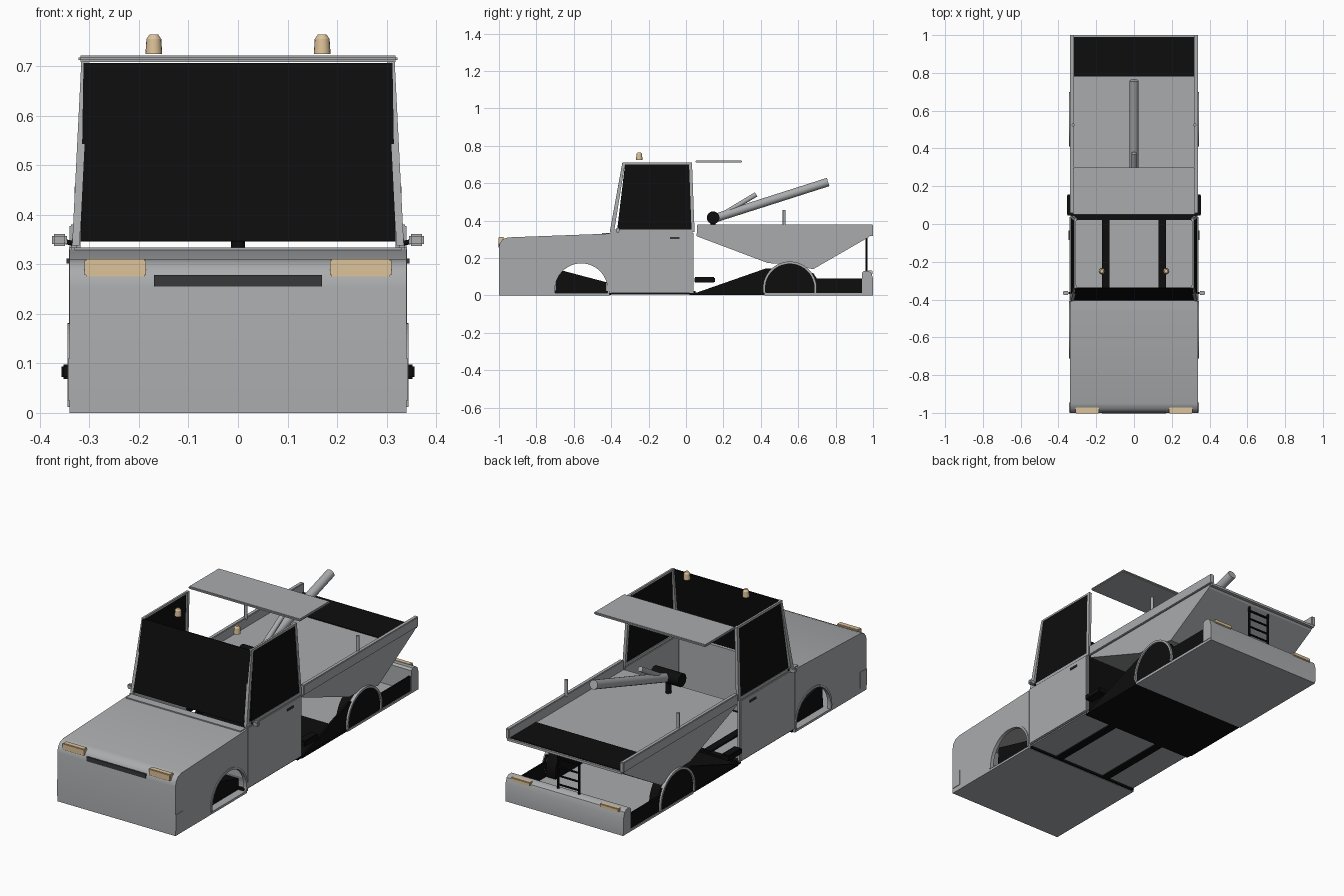
import bpy, bmesh, math
from mathutils import Vector

old = bpy.data.objects.get("Cube")
if old:
    bpy.data.objects.remove(old, do_unlink=True)


def material(name, rgb):
    m = bpy.data.materials.new(name)
    m.use_nodes = True
    m.diffuse_color = (*rgb, 1)
    m.node_tree.nodes["Principled BSDF"].inputs["Base Color"].default_value = (*rgb, 1)
    return m


GREY = material("body grey", (0.4, 0.41, 0.42))
BLACK = material("black", (0.004, 0.004, 0.004))
DARK = material("grille grey", (0.04, 0.04, 0.04))
TAN = material("lamp tan", (0.72, 0.54, 0.32))


def finish(name, bm, mat, smooth=False):
    bmesh.ops.recalc_face_normals(bm, faces=bm.faces)
    me = bpy.data.meshes.new(name)
    bm.to_mesh(me)
    bm.free()
    ob = bpy.data.objects.new(name, me)
    bpy.context.collection.objects.link(ob)
    me.materials.append(mat)
    if smooth:
        bpy.ops.object.select_all(action='DESELECT')
        bpy.context.view_layer.objects.active = ob
        ob.select_set(True)
        bpy.ops.object.shade_smooth_by_angle(angle=math.radians(35))
    return ob


def box(name, x, y, z, mat, bevel=0):
    bm = bmesh.new()
    bmesh.ops.create_cube(bm, size=1)
    for v in bm.verts:
        for i, (a, b) in enumerate((x, y, z)):
            v.co[i] = a if v.co[i] < 0 else b
    if bevel:
        bmesh.ops.bevel(bm, geom=bm.edges[:], offset=bevel, segments=2, affect='EDGES')
    return finish(name, bm, mat)


def prism(name, profile, x0, x1, mat, top_x=0, smooth=False):
    """Side profile (y, z) extruded across x; top_x leans it inward above the doors."""
    bm = bmesh.new()
    rings = []
    for x in (x0, x1):
        ring = []
        for y, z in profile:
            lean = top_x * max(0, z - 0.34) * (1 if x > 0 else -1)
            ring.append(bm.verts.new((x - lean, y, z)))
        rings.append(ring)
        bm.faces.new(ring)
    n = len(profile)
    for i in range(n):
        j = (i + 1) % n
        bm.faces.new((rings[0][i], rings[0][j], rings[1][j], rings[1][i]))
    return finish(name, bm, mat, smooth)


def rod(name, a, b, r, mat, r2=None, sides=16):
    a, b = Vector(a), Vector(b)
    bm = bmesh.new()
    bmesh.ops.create_cone(bm, cap_ends=True, segments=sides, radius1=r,
                          radius2=r if r2 is None else r2, depth=(b - a).length)
    turn = (b - a).to_track_quat('Z', 'Y')
    for v in bm.verts:
        v.co = turn @ v.co + (a + b) / 2
    return finish(name, bm, mat, True)


def arc(cy, cz, r, floor=0.012, n=24):
    a0 = math.asin((floor - cz) / r)
    step = (math.pi - 2 * a0) / n
    return [(cy + r * math.cos(a0 + i * step), cz + r * math.sin(a0 + i * step))
            for i in range(n + 1)]


def cut(target, cutter):
    cutter.hide_render = True
    cutter.hide_set(True)
    mod = target.modifiers.new("cut", 'BOOLEAN')
    mod.operation = 'DIFFERENCE'
    mod.solver = 'EXACT'
    mod.object = cutter


# Hollow bonnet with wheel arches
bonnet_side = [(-1, 0), (-1, .255), (-.995, .28), (-.98, .3), (-.95, .31), (-.41, .33), (-.41, 0)]
bonnet = prism("bonnet", bonnet_side, -.34, .34, GREY, smooth=True)
inner = [(-.985, .012), (-.985, .25), (-.94, .295), (-.42, .315), (-.42, .012)]
cut(bonnet, prism("bonnet_hollow", inner, -.328, .328, GREY))
FRONT, REAR = (-.56, .03, .148), (.555, .037, .14)
cut(bonnet, prism("front_arch_cutter", arc(*FRONT), -.5, .5, GREY))
prism("front_well", [(-.7, .013), (-.69, .14), (-.425, .07), (-.425, .013)], -.3, .3, BLACK)
box("cowl", (-.33, .33), (-.45, -.405), (.31, .334), GREY)
box("grille", (-.17, .17), (-1.003, -.98), (.255, .278), DARK)

# Cab floor and its bearers
box("cab_floor", (-.33, .33), (-.41, .04), (.012, .022), GREY)
box("front_cross_beam", (-.33, .33), (-.425, -.4), (.002, .024), BLACK)
box("rear_cross_beam", (-.33, .33), (.02, .05), (.002, .024), BLACK)

# Windscreen, sloping back to the open roof
bm = bmesh.new()
screen = [(-.318, -.4, .346), (.318, -.4, .346), (.312, -.335, .706), (-.312, -.335, .706)]
bm.faces.new([bm.verts.new(p) for p in screen])
glass = finish("windscreen", bm, BLACK)
glass.modifiers.new("thickness", 'SOLIDIFY').thickness = .006
box("roof_plate", (-.322, .322), (.05, .3), (.709, .722), GREY, .004)

# Load bed: wedge hopper, flat deck and tail panel
hopper = [(.06, .325), (.06, .315), (.44, .172), (.52, .17), (.68, .14), (.975, .31), (.99, .325)]
prism("bed_hopper", hopper, -.332, .332, GREY)
box("bed_deck", (-.33, .33), (.055, 1), (.318, .33), GREY)
box("tail_panel", (-.318, .318), (.78, .99), (.329, .334), BLACK)

# Lower rear chassis
box("chassis_pan", (-.335, .335), (.045, .42), (.002, .014), BLACK)
box("rear_pan", (-.338, .338), (.42, 1), (0, .012), GREY)
bumper = [(.94, .012), (.94, .12), (.95, .13), (.975, .13), (.99, .12), (1, .09), (1, .012)]
prism("rear_bumper", bumper, -.34, .34, GREY, smooth=True)

# Cannon-like tube with pivot and strut
rod("tube", (0, .14, .408), (0, .76, .606), .023, GREY)
rod("tube_strut", (0, .15, .405), (0, .375, .54), .013, GREY)
rod("tube_pivot", (-.08, .145, .415), (.08, .145, .415), .034, BLACK)
rod("pivot_foot", (0, .145, .33), (0, .145, .4), .014, BLACK)

# Tail ladder
for i in range(4):
    z = .15 + i * .045
    rod(f"ladder_rung_{i + 1}", (-.06, .965, z), (.06, .965, z), .005, BLACK, sides=8)

# Parts mirrored on both sides
for side, s in (("left", 1), ("right", -1)):
    def span(a, b):
        return tuple(sorted((s * a, s * b)))

    box(f"{side}_door", span(.322, .341), (-.408, .04), (.018, .338), GREY, .004)
    box(f"{side}_door_handle", span(.34, .346), (-.085, -.035), (.302, .312), DARK)
    box(f"{side}_floor_bearer", span(.13, .17), (-.41, .04), (.004, .03), BLACK)

    window = [(-.368, .35), (-.326, .7), (.018, .7), (.032, .35)]
    prism(f"{side}_window", window, s * .328, s * .333, BLACK, .05)
    pillar = [(-.408, .338), (-.34, .71), (-.325, .71), (-.385, .338)]
    prism(f"{side}_front_pillar", pillar, s * .32, s * .335, GREY, .05)
    pillar = [(.03, .338), (.016, .71), (.032, .71), (.046, .338)]
    prism(f"{side}_rear_pillar", pillar, s * .32, s * .335, GREY, .05)
    prism(f"{side}_window_frame", [(-.34, .7), (-.34, .71), (.03, .71), (.03, .7)],
          s * .325, s * .335, GREY, .05)
    prism(f"{side}_window_base", [(-.39, .338), (-.385, .352), (.035, .352), (.04, .338)],
          s * .322, s * .335, GREY)

    # Mirrors, lamps and beacons
    box(f"{side}_mirror", span(.345, .376), (-.375, -.355), (.337, .361), GREY, .004)
    rod(f"{side}_mirror_arm", (s * .33, -.365, .342), (s * .35, -.365, .346), .005, BLACK)
    box(f"{side}_headlamp", span(.186, .31), (-1.002, -.972), (.275, .311), TAN, .003)
    box(f"{side}_tail_lamp", span(.2, .31), (.97, .998), (.112, .132), TAN, .003)
    rod(f"{side}_beacon", (s * .17, -.25, .725), (s * .17, -.25, .755), .017, TAN, .015)
    rod(f"{side}_beacon_cap", (s * .17, -.25, .755), (s * .17, -.25, .764), .015, TAN, .009)

    # Wheel arch trims, built as bands between two arcs
    for end, (cy, cz, r) in (("front", FRONT), ("rear", REAR)):
        band = arc(cy, cz, r + .004) + arc(cy, cz, r - .007)[::-1]
        prism(f"{side}_{end}_arch_trim", band, s * .325, s * .344, GREY)
    prism(f"{side}_rear_well", arc(REAR[0], REAR[1], .134), s * .27, s * .336, BLACK)

    # Bed rail, post, skirt and step
    box(f"{side}_bed_rail", span(.318, .34), (.058, 1), (.328, .38), GREY, .003)
    rod(f"{side}_post", (s * .322, .525, .37), (s * .322, .525, .457), .008, GREY)
    skirt = [(.05, .012), (.43, .145), (.68, .12), (.7, .09), (.95, .09), (.95, .012)]
    prism(f"{side}_skirt", skirt, s * .325, s * .334, BLACK)
    box(f"{side}_step", span(.31, .356), (.045, .155), (.068, .098), BLACK, .004)
    box(f"{side}_corner_plate", span(.339, .343), (-.998, -.945), (.025, .11), GREY)
    rod(f"{side}_ladder_rail", (s * .06, .965, .12), (s * .06, .965, .318), .006, BLACK, sides=8)
